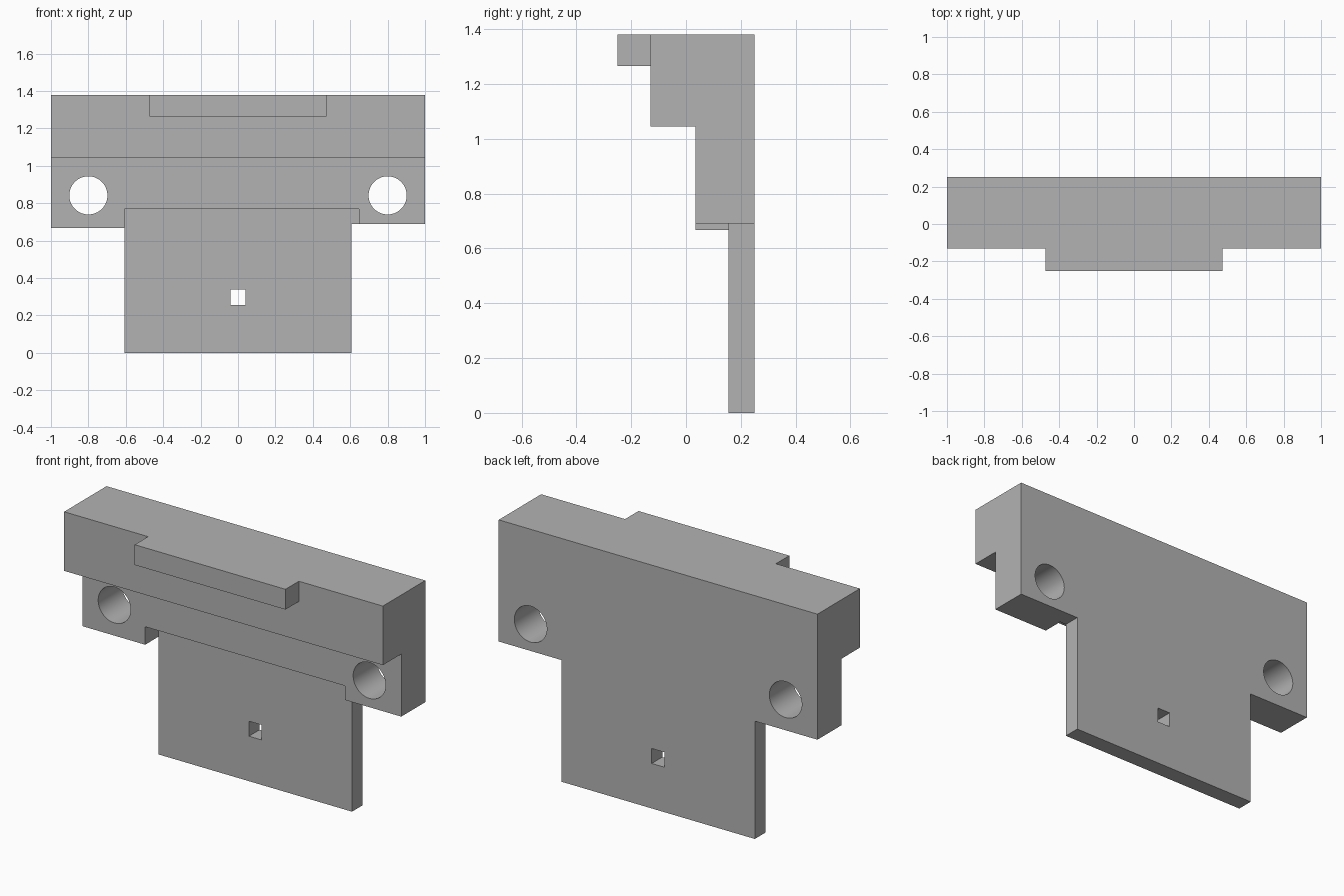
import bpy
import bmesh
from math import radians
from mathutils import Matrix, Vector

cube = bpy.data.objects.get("Cube")
if cube:
    bpy.data.objects.remove(cube, do_unlink=True)

# One plain grey for the whole bracket
grey = bpy.data.materials.new("grey")
grey.use_nodes = True
colour = (0.45, 0.45, 0.45, 1)
grey.diffuse_color = colour
grey.node_tree.nodes["Principled BSDF"].inputs["Base Color"].default_value = colour


def make_object(name, bm):
    bmesh.ops.recalc_face_normals(bm, faces=bm.faces)
    mesh = bpy.data.meshes.new(name)
    bm.to_mesh(mesh)
    bm.free()
    mesh.materials.append(grey)
    obj = bpy.data.objects.new(name, mesh)
    bpy.context.collection.objects.link(obj)
    return obj


def box(name, low, high):
    low, high = Vector(low), Vector(high)
    bm = bmesh.new()
    place = Matrix.Translation((low + high) / 2) @ Matrix.Diagonal((*(high - low), 1))
    bmesh.ops.create_cube(bm, size=1, matrix=place)
    return make_object(name, bm)


def bore(name, x, z, radius):
    bm = bmesh.new()
    place = Matrix.Translation((x, 0.1, z)) @ Matrix.Rotation(radians(90), 4, "X")
    bmesh.ops.create_cone(bm, cap_ends=True, segments=64, radius1=radius,
                          radius2=radius, depth=1, matrix=place)
    return make_object(name, bm)


# Stepped side profile (y, z) extruded across the full width
BACK, PLATE, MIDDLE, HEAD, LIP = 0.25, 0.155, 0.035, -0.13, -0.25
profile = [(BACK, 0), (MIDDLE, 0), (MIDDLE, 1.045), (HEAD, 1.045),
           (HEAD, 1.265), (LIP, 1.265), (LIP, 1.38), (BACK, 1.38)]
bm = bmesh.new()
side = bm.faces.new([bm.verts.new((-1, y, z)) for y, z in profile])
swept = bmesh.ops.extrude_face_region(bm, geom=[side])["geom"]
bmesh.ops.translate(bm, vec=(2, 0, 0),
                    verts=[v for v in swept if isinstance(v, bmesh.types.BMVert)])
body = make_object("bracket_body", bm)

# Cutters: shoulders beside the plate, recess in front of it, and holes
cutters = [
    box("right_shoulder_cut", (-2, -1, -1), (-0.607, 1, 0.668)),
    box("left_shoulder_cut", (0.607, -1, -1), (2, 1, 0.69)),
    box("plate_recess_cut", (-0.607, -1, -1), (0.647, PLATE, 0.77)),
    box("square_hole_cut", (-0.04, -1, 0.255), (0.04, 1, 0.34)),
]
for name, s in (("right", -1), ("left", 1)):
    inner, outer = sorted((s * 0.473, s * 2))
    cutters.append(box(name + "_lip_cut", (inner, -1, 1.2), (outer, HEAD, 2)))
    cutters.append(bore(name + "_round_hole_cut", s * 0.8, 0.842, 0.102))

bpy.ops.object.select_all(action="DESELECT")
body.select_set(True)
bpy.context.view_layer.objects.active = body
for cutter in cutters:
    cutter.hide_render = True
    mod = body.modifiers.new(cutter.name, "BOOLEAN")
    mod.operation = "DIFFERENCE"
    mod.solver = "EXACT"
    mod.object = cutter
    bpy.ops.object.modifier_apply(modifier=mod.name)
    bpy.data.objects.remove(cutter, do_unlink=True)

# Smooth bores, crisp edges everywhere else
bpy.ops.object.shade_smooth_by_angle(angle=radians(30))
